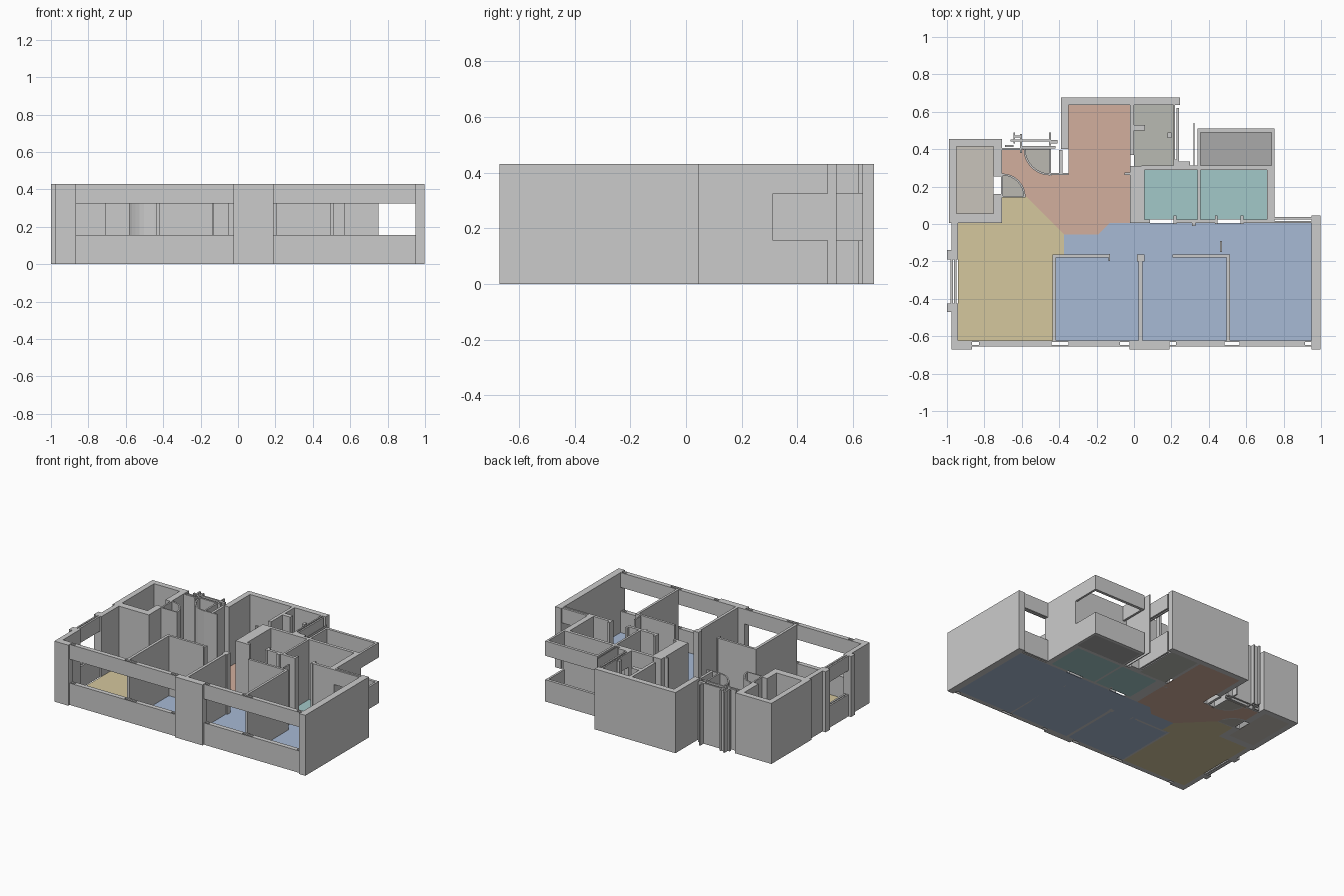
import bpy, bmesh, math

H, SILL, HEAD, FLOOR = 0.43, 0.155, 0.325, 0.004
FULL = [(0, H)]
BANDS = [(0, SILL), (HEAD, H)]


def finish(name, bm, color=None):
    bmesh.ops.recalc_face_normals(bm, faces=bm.faces)
    me = bpy.data.meshes.new(name)
    bm.to_mesh(me)
    bm.free()
    ob = bpy.data.objects.new(name, me)
    bpy.context.collection.objects.link(ob)
    if color:
        mat = bpy.data.materials.new(name + "_colour")
        mat.diffuse_color = (*color, 1)
        me.materials.append(mat)
    return ob


def prism(bm, pts, z0, z1):
    face = bm.faces.new([bm.verts.new((x, y, z0)) for x, y in pts])
    new = bmesh.ops.extrude_face_region(bm, geom=[face])["geom"]
    for v in new:
        if isinstance(v, bmesh.types.BMVert):
            v.co.z = z1


def rect(x0, x1, y0, y1):
    return [(x0, y0), (x1, y0), (x1, y1), (x0, y1)]


def walls(name, rects, levels=FULL):
    bm = bmesh.new()
    for r in rects:
        for z0, z1 in levels:
            prism(bm, rect(*r), z0, z1)
    return finish(name, bm)


def floor(name, polys, color):
    bm = bmesh.new()
    for p in polys:
        prism(bm, p, 0, FLOOR)
    return finish(name, bm, color)


def arc(cx, cy, r, a0, a1, n=8):
    return [(cx + r * math.cos(math.radians(a0 + (a1 - a0) * i / n)),
             cy + r * math.sin(math.radians(a0 + (a1 - a0) * i / n))) for i in range(n + 1)]


def curved_wall(name, cx, cy, r, a0, a1, t=0.01):
    bm = bmesh.new()
    prism(bm, arc(cx, cy, r, a0, a1) + arc(cx, cy, r - t, a1, a0), 0, H)
    return finish(name, bm)


def slotted_front(name, x0, x1, slots):
    # window band with narrow slots running down through sill and lintel
    y0, y1, s0, s1 = -0.655, -0.622, -0.648, -0.632
    rects = [(x0, x1, y0, s0), (x0, x1, s1, y1)]
    x = x0
    for a, b in slots:
        if a > x:
            rects.append((x, a, s0, s1))
        x = b
    if x < x1:
        rects.append((x, x1, s0, s1))
    return walls(name, rects, BANDS)


# Floors
A1 = (-0.705, 0.145, 0.125)     # lower door swing centre and radius
A2 = (-0.45, 0.40, 0.14)        # upper door swing centre and radius
YELLOW, BLUE = (0.66, 0.57, 0.34), (0.39, 0.49, 0.66)
SALMON, TEAL, GREY = (0.65, 0.43, 0.34), (0.36, 0.58, 0.58), (0.40, 0.40, 0.40)
floor("living_floor", [[(-0.94, -0.622), (-0.43, -0.622), (-0.43, -0.165), (-0.375, -0.165),
                        (-0.375, -0.055), (-0.575, 0.145), (-0.705, 0.145), (-0.705, 0.005),
                        (-0.94, 0.005)]], YELLOW)
floor("bedroom_floor", [[(-0.43, -0.622), (0.95, -0.622), (0.95, 0.005), (-0.13, 0.005),
                         (-0.19, -0.055), (-0.375, -0.055), (-0.375, -0.165), (-0.43, -0.165)]], BLUE)
floor("hall_floor", [[(-0.35, 0.635), (-0.02, 0.635), (-0.02, 0.005), (-0.13, 0.005),
                      (-0.19, -0.055), (-0.375, -0.055), (-0.575, 0.145)]
                     + arc(*A1, 0, 90) + [(-0.705, 0.40)] + arc(*A2, 180, 270)
                     + [(-0.35, 0.27)]], SALMON)
floor("bathroom_floor", [rect(0.055, 0.34, 0.025, 0.29), rect(0.355, 0.71, 0.025, 0.29)], TEAL)
floor("balcony_floor", [rect(0.355, 0.735, 0.31, 0.49)], GREY)
floor("utility_floor", [rect(0.0, 0.21, 0.31, 0.635)], (0.48, 0.49, 0.45))
floor("store_floor", [rect(-0.95, -0.75, 0.055, 0.415)], (0.58, 0.55, 0.50))
floor("door_swing_floor", [[A1[:2]] + arc(*A1, 0, 90), [A2[:2]] + arc(*A2, 180, 270)],
      (0.5, 0.48, 0.44))

# Front facade
walls("front_columns", [(-0.975, -0.865, -0.67, -0.622), (-0.025, 0.19, -0.67, -0.622)])
slotted_front("front_left_window_wall", -0.865, -0.025,
              [(-0.865, -0.83), (-0.44, -0.35), (-0.075, -0.025)])
slotted_front("front_right_window_wall", 0.19, 0.95,
              [(0.19, 0.225), (0.485, 0.565), (0.915, 0.95)])

# Side walls
walls("right_wall", [(0.95, 0.998, -0.67, 0.045)])
walls("right_rear_window_wall", [(0.75, 0.95, 0.005, 0.017), (0.75, 0.95, 0.024, 0.038)], BANDS)
walls("left_wall", [(-0.975, -0.94, -0.14, 0.005), (-1.0, -0.94, -0.19, -0.14),
                    (-1.0, -0.94, -0.47, -0.425), (-0.975, -0.94, -0.622, -0.47)])
walls("left_window_wall", [(-0.98, -0.969, -0.425, -0.19), (-0.963, -0.95, -0.425, -0.19)], BANDS)

# Rear left store room with a door gap
walls("store_walls", [(-0.99, -0.95, 0.005, 0.455), (-0.95, -0.705, 0.415, 0.455),
                      (-0.95, -0.705, 0.005, 0.055), (-0.75, -0.705, 0.055, 0.16),
                      (-0.75, -0.705, 0.255, 0.415)])

# Rear block around hall and utility room
walls("hall_outer_walls", [(-0.39, -0.35, 0.40, 0.635), (-0.39, 0.245, 0.635, 0.675)])
walls("hall_inner_walls", [(-0.022, 0.0, 0.37, 0.635), (-0.022, 0.055, 0.005, 0.31),
                           (-0.05, -0.022, 0.262, 0.275)])
walls("utility_window_wall", [(0.21, 0.22, 0.335, 0.635), (0.228, 0.24, 0.335, 0.62)], BANDS)
walls("utility_corner", [(0.21, 0.24, 0.30, 0.345), (0.24, 0.30, 0.31, 0.335),
                         (0.18, 0.20, 0.46, 0.49), (0.0, 0.06, 0.50, 0.53)])
walls("downpipe_screen", [(0.317, 0.323, 0.31, 0.54)])

# Bathrooms
walls("bathroom_walls", [(0.04, 0.75, 0.29, 0.312), (0.34, 0.355, 0.025, 0.29),
                         (0.71, 0.75, 0.005, 0.29), (0.05, 0.085, 0.005, 0.025),
                         (0.22, 0.44, 0.005, 0.025), (0.575, 0.71, 0.005, 0.025)])
walls("bathroom_door_jambs", [(0.212, 0.228, 0.0, 0.045), (0.31, 0.33, -0.01, 0.025),
                              (0.432, 0.447, 0.0, 0.045), (0.57, 0.585, 0.0, 0.045)])
walls("open_door_leaf", [(0.46, 0.47, -0.15, -0.09)])

# Balcony parapet and upper band
walls("balcony_bands", [(0.735, 0.75, 0.312, 0.51), (0.34, 0.735, 0.49, 0.51),
                        (0.34, 0.355, 0.312, 0.49)], BANDS)

# Bedroom partitions
walls("bedroom_partitions", [(-0.437, -0.417, -0.622, -0.163), (-0.417, -0.13, -0.18, -0.163),
                             (-0.137, -0.127, -0.198, -0.16), (0.025, 0.045, -0.622, -0.2),
                             (0.015, 0.055, -0.2, -0.162), (0.495, 0.512, -0.622, -0.163),
                             (0.205, 0.495, -0.18, -0.163)])

# Entrance: curved door swings and thin frames
curved_wall("lower_door_swing", *A1, 0, 90)
curved_wall("upper_door_swing", *A2, 180, 270)
walls("entrance_frames", [(-0.705, -0.58, 0.143, 0.15), (-0.71, -0.70, 0.145, 0.27),
                          (-0.455, -0.443, 0.27, 0.40), (-0.40, -0.382, 0.27, 0.395),
                          (-0.45, -0.35, 0.262, 0.272), (-0.705, -0.60, 0.395, 0.405),
                          (-0.60, -0.42, 0.405, 0.418), (-0.66, -0.45, 0.44, 0.452),
                          (-0.645, -0.635, 0.43, 0.49), (-0.61, -0.60, 0.38, 0.48),
                          (-0.645, -0.60, 0.462, 0.472), (-0.455, -0.445, 0.42, 0.49),
                          (-0.445, -0.41, 0.43, 0.45), (-0.69, -0.645, 0.412, 0.422)])
